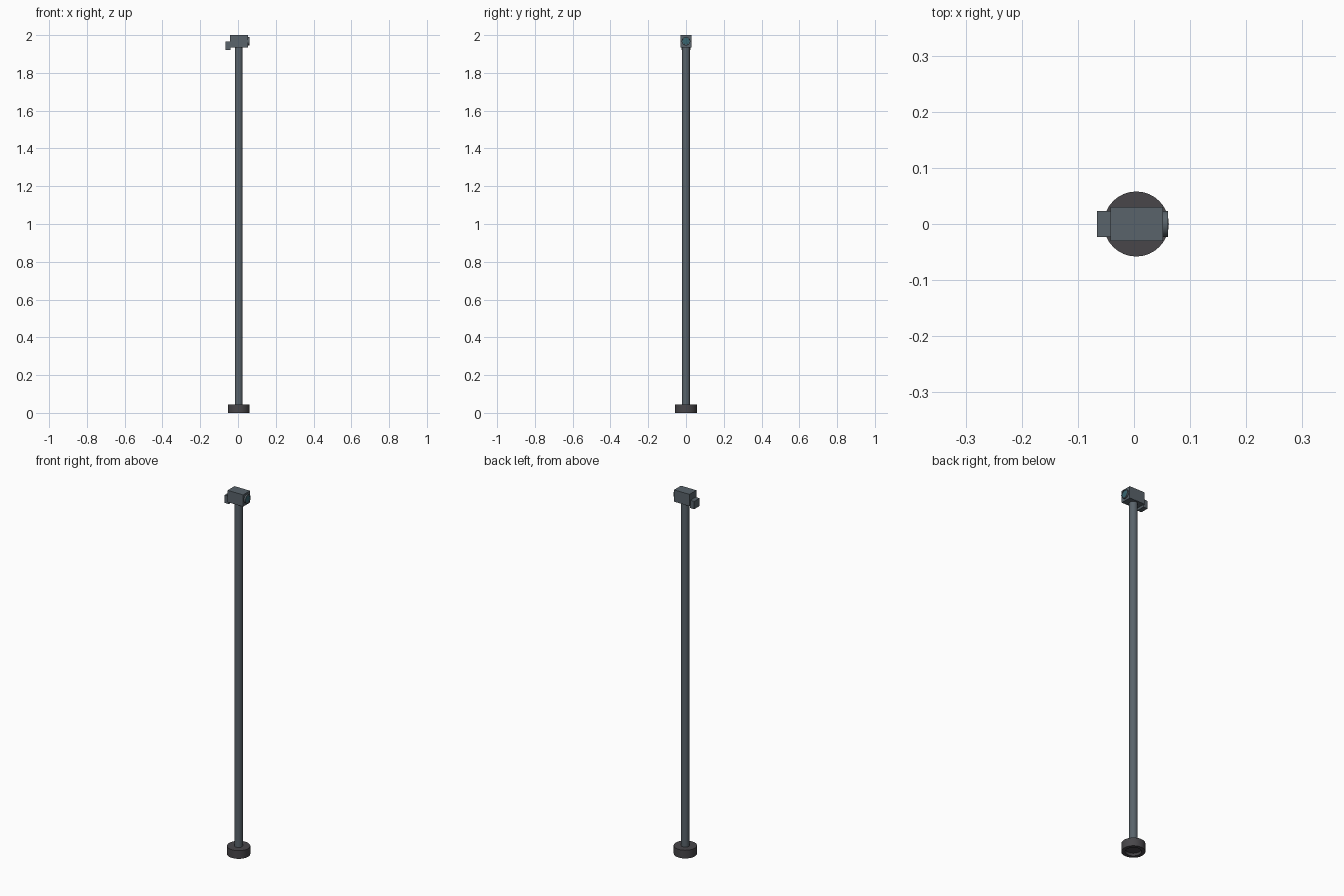
import bpy, bmesh, math
from mathutils import Matrix

if "Cube" in bpy.data.objects:
    bpy.data.objects.remove(bpy.data.objects["Cube"])


def material(name, rgb):
    m = bpy.data.materials.new(name)
    m.diffuse_color = (*rgb, 1)
    m.use_nodes = True
    m.node_tree.nodes["Principled BSDF"].inputs["Base Color"].default_value = m.diffuse_color
    return m


steel = material("blue_grey", (0.10, 0.125, 0.145))
rubber = material("dark_grey", (0.065, 0.062, 0.068))
glass = material("teal_glass", (0.04, 0.13, 0.16))


def finish(name, bm, mat, smooth=False):
    bmesh.ops.recalc_face_normals(bm, faces=bm.faces)
    me = bpy.data.meshes.new(name)
    bm.to_mesh(me)
    bm.free()
    ob = bpy.data.objects.new(name, me)
    bpy.context.collection.objects.link(ob)
    me.materials.append(mat)
    if smooth:
        bpy.ops.object.select_all(action='DESELECT')
        ob.select_set(True)
        bpy.context.view_layer.objects.active = ob
        bpy.ops.object.shade_smooth_by_angle(angle=math.radians(35))
    return ob


def box(name, lo, hi, mat):
    bm = bmesh.new()
    bmesh.ops.create_cube(bm, size=1)
    for v in bm.verts:
        v.co = [a + (c + 0.5) * (b - a) for a, b, c in zip(lo, hi, v.co)]
    return finish(name, bm, mat)


def lathe(name, profile, loc, mat, along_x=False, sides=32):
    """Spin (radius, height) points around z, optionally turned to point along +x."""
    bm = bmesh.new()
    vs = [bm.verts.new((r, 0, z)) for r, z in profile]
    es = [bm.edges.new(p) for p in zip(vs, vs[1:])]
    bmesh.ops.spin(bm, geom=vs + es, cent=(0, 0, 0), axis=(0, 0, 1),
                   angle=math.tau, steps=sides)
    bmesh.ops.remove_doubles(bm, verts=bm.verts, dist=1e-5)
    turn = Matrix.Rotation(math.pi / 2, 4, 'Y') if along_x else Matrix()
    bm.transform(Matrix.Translation(loc) @ turn)
    return finish(name, bm, mat, smooth=True)


# Foot with a shallow recess underneath
lathe("foot", [(0, 0.012), (0.036, 0.012), (0.040, 0), (0.058, 0),
               (0.058, 0.045), (0, 0.045)], (0.004, 0, 0), rubber)

# Long round pole
lathe("pole", [(0, 0.03), (0.021, 0.03), (0.021, 1.94), (0, 1.94)],
      (0.004, 0, 0), steel)

# Head block with a smaller block behind it
box("head_block", (-0.042, -0.030, 1.935), (0.052, 0.030, 2.0), steel)
box("rear_block", (-0.066, -0.023, 1.922), (-0.040, 0.023, 1.965), steel)

# Lens: raised rim and glass on the +x face
lathe("lens_rim", [(0, 0), (0.023, 0), (0.023, 0.010), (0.019, 0.010),
                   (0.018, 0.006), (0, 0.006)], (0.051, 0, 1.968), steel, True)
lathe("lens_glass", [(0.0185, 0.004), (0.0185, 0.008), (0, 0.009)],
      (0.051, 0, 1.968), glass, True)
